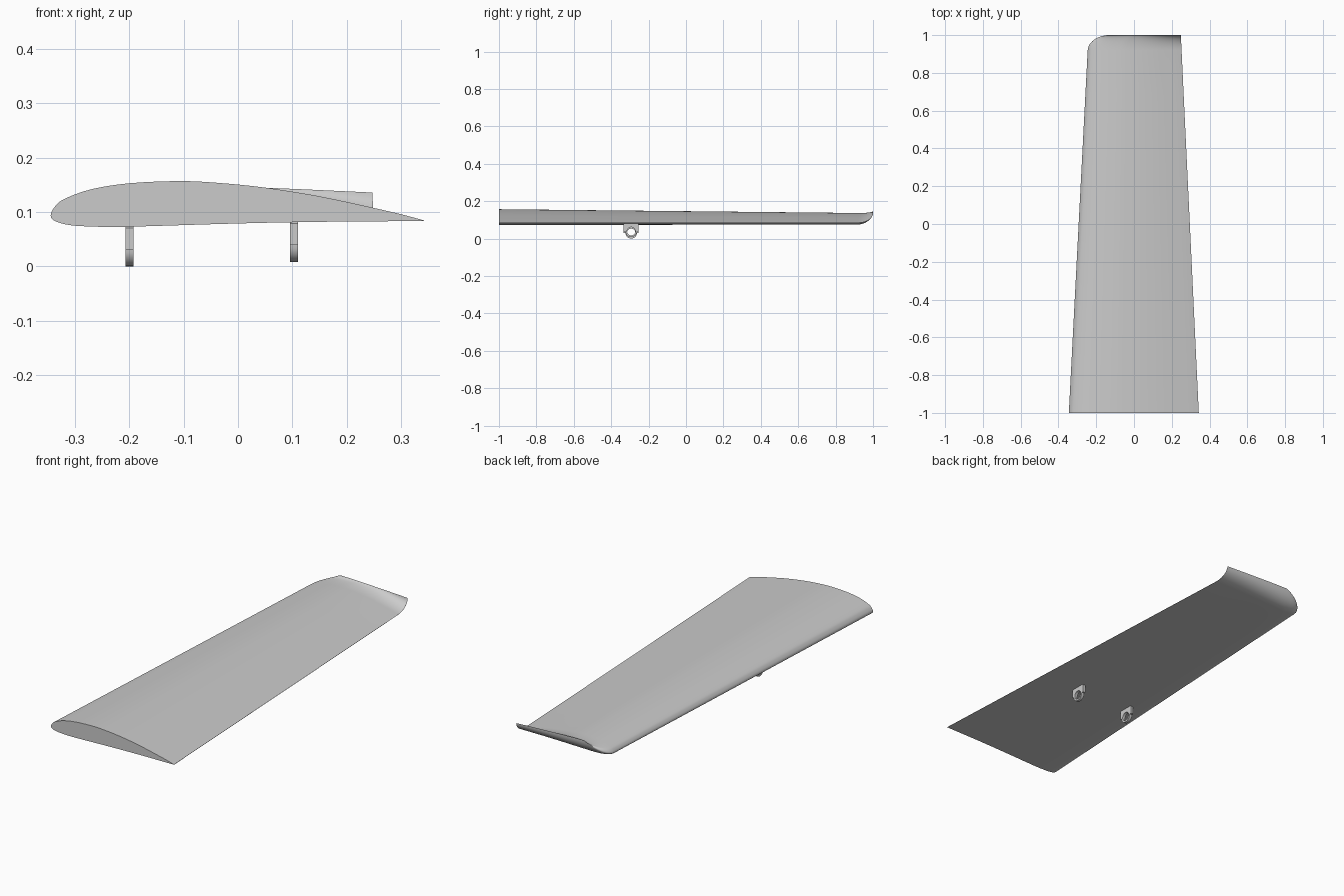
import bpy, bmesh
from math import sin, cos, pi, radians

cube = bpy.data.objects.get("Cube")
if cube:
    bpy.data.objects.remove(cube)

grey = bpy.data.materials.new("light_grey")
grey.use_nodes = True
grey.diffuse_color = (0.6, 0.6, 0.6, 1)
grey.node_tree.nodes["Principled BSDF"].inputs["Base Color"].default_value = (0.6, 0.6, 0.6, 1)


def loft(name, sections, ring=False):
    """Skin a row of closed sections; join the ends as a ring or cap them."""
    bm = bmesh.new()
    rows = [[bm.verts.new(p) for p in s] for s in sections]
    pairs = list(zip(rows, rows[1:]))
    if ring:
        pairs.append((rows[-1], rows[0]))
    else:
        bm.faces.new(rows[0])
        bm.faces.new(rows[-1])
    for a, b in pairs:
        for i in range(len(a)):
            j = (i + 1) % len(a)
            bm.faces.new((a[i], a[j], b[j], b[i]))
    bmesh.ops.remove_doubles(bm, verts=bm.verts, dist=1e-5)
    bmesh.ops.recalc_face_normals(bm, faces=bm.faces)
    mesh = bpy.data.meshes.new(name)
    bm.to_mesh(mesh)
    bm.free()
    mesh.materials.append(grey)
    mesh.shade_smooth()
    mesh.set_sharp_from_angle(angle=radians(30))
    obj = bpy.data.objects.new(name, mesh)
    bpy.context.collection.objects.link(obj)
    return obj


def smooth_path(pts, steps):
    """Catmull-Rom curve through the points, with the ends kept sharp."""
    out = []
    ext = [pts[0]] + pts + [pts[-1]]
    for a, b, c, d in zip(ext, ext[1:], ext[2:], ext[3:]):
        for k in range(steps):
            t = k / steps
            out.append(tuple(
                q + 0.5 * t * (r - p + t * (2*p - 5*q + 4*r - s + t * (3*(q - r) + s - p)))
                for p, q, r, s in zip(a, b, c, d)))
    return out + [pts[-1]]


# Root aerofoil, from the trailing edge over the top and back underneath
ROOT_LE, ROOT_TE, BASE_Z = -0.345, 0.343, 0.084
ROOT_CHORD = ROOT_TE - ROOT_LE
aerofoil = smooth_path([
    (ROOT_TE, 0.0845), (0.30, 0.096), (0.248, 0.108), (0.15, 0.129), (0.05, 0.145),
    (-0.04, 0.154), (-0.11, 0.157), (-0.20, 0.153), (-0.27, 0.142), (-0.32, 0.124),
    (-0.338, 0.109), (ROOT_LE, 0.094), (-0.338, 0.084), (-0.31, 0.076),
    (-0.26, 0.073), (-0.20, 0.073), (0, 0.079), (0.15, 0.082), (ROOT_TE, 0.0835)], 4)


def wing_section(y, curl=0):
    """Tapered section; curl lifts and thins it into the upturned tip."""
    f = (y + 1) / 2
    le = ROOT_LE + 0.104 * f
    te = ROOT_TE - 0.095 * f
    scale = (te - le) / ROOT_CHORD
    le += 0.11 * curl
    blend = 0.96 * curl
    row = []
    for x, z in aerofoil:
        u = (x - ROOT_LE) / ROOT_CHORD
        flat_z = BASE_Z + (z - BASE_Z) * scale
        tip_z = 0.152 - 0.014 * u
        row.append((le + u * (te - le), y, flat_z + (tip_z - flat_z) * blend))
    return row


# Wing: straight taper, then a rounded, curled tip
CURL_Y = 0.92
sections = [wing_section(-1 + (CURL_Y + 1) * i / 8) for i in range(9)]
for i in range(1, 13):
    a = pi / 2 * i / 12
    sections.append(wing_section(CURL_Y + (1 - CURL_Y) * sin(a), 1 - cos(a)))
loft("wing", sections)


# Mounting eyes: square plate above, half ring below, round hole
def mounting_eye(name, x, z):
    hole, outer, half_w, height, thick = 0.022, 0.031, 0.04, 0.046, 0.0075
    stations = []
    for i in range(17):
        a = pi * i / 16
        reach = min(half_w / max(abs(cos(a)), 1e-6), height / max(sin(a), 1e-6))
        stations.append((a, reach))
    stations += [(pi + pi * i / 16, outer) for i in range(17)]
    rows = []
    for a, reach in stations:
        rows.append([(x + dx, -0.293 + r * cos(a), z + r * sin(a))
                     for r, dx in ((hole, -thick), (reach, -thick), (reach, thick), (hole, thick))])
    return loft(name, rows, ring=True)


mounting_eye("front_mounting_eye", -0.20, 0.031)
mounting_eye("rear_mounting_eye", 0.103, 0.039)
